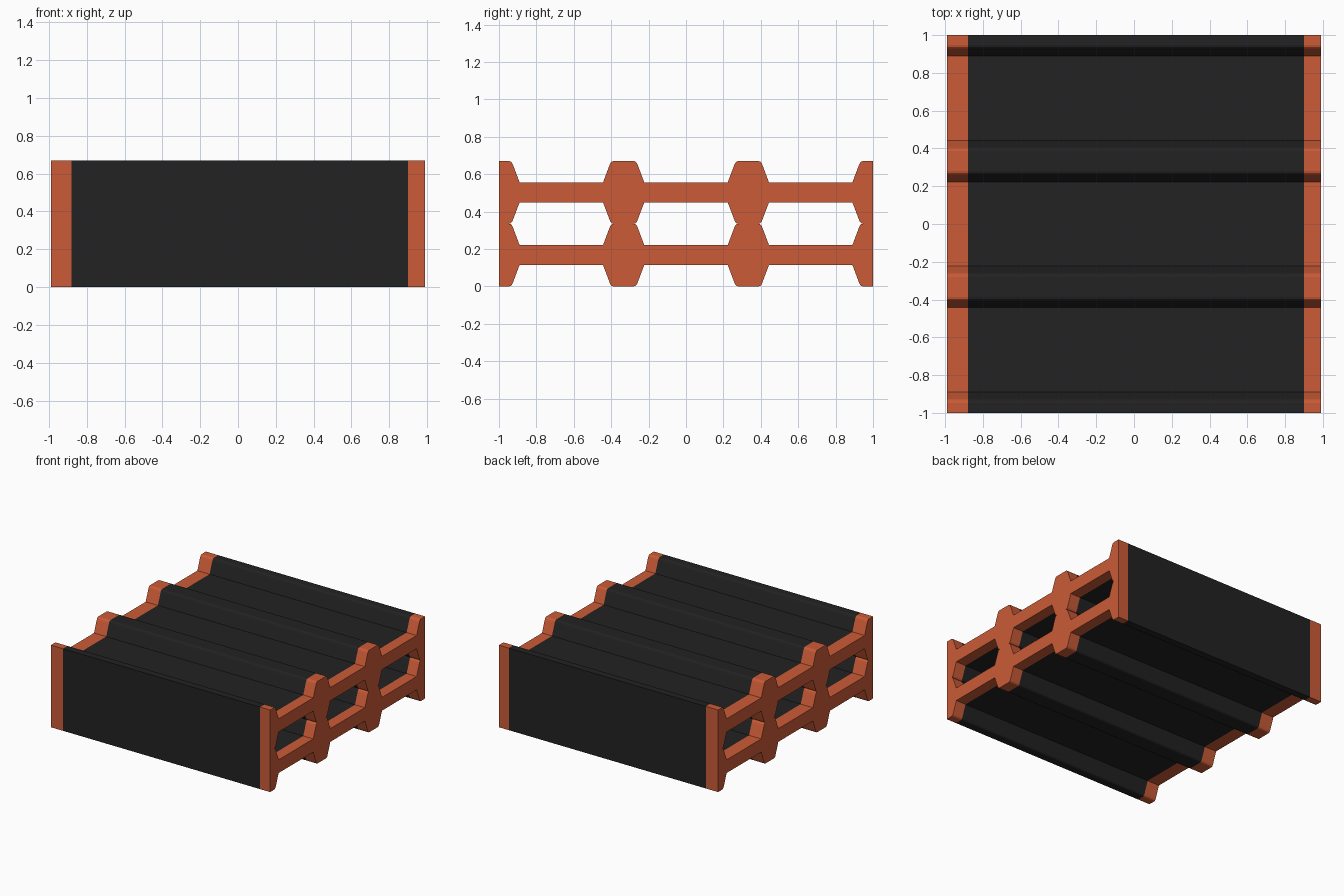
import bpy
import bmesh

cube = bpy.data.objects.get("Cube")
if cube:
    bpy.data.objects.remove(cube)


def make_material(name, colour):
    mat = bpy.data.materials.new(name)
    mat.use_nodes = True
    mat.diffuse_color = (*colour, 1)
    mat.node_tree.nodes["Principled BSDF"].inputs["Base Color"].default_value = (*colour, 1)
    return mat


orange = make_material("burnt orange", (0.6, 0.105, 0.038))
black = make_material("soft black", (0.016, 0.016, 0.016))

LAYER_H = 0.335
RIB_SPACING = 2 / 3
STATIONS = [-0.99, -0.88, 0.90, 0.99]  # end band, middle, end band

# Half of one rib: (distance from rib centre, height above web centre)
RIB_SIDE = [(0.11, 0.054), (0.075, 0.147), (0.07, 0.158), (0.063, 0.165), (0.053, LAYER_H / 2)]


def top_edge():
    """Upper edge of a ribbed panel, from -y to +y, with half ribs at both ends."""
    points = [(-1, LAYER_H / 2)]
    for i in range(4):
        centre = -1 + i * RIB_SPACING
        if i > 0:
            points += [(centre - d, h) for d, h in RIB_SIDE]
        if i < 3:
            points += [(centre + d, h) for d, h in reversed(RIB_SIDE)]
    return points + [(1, LAYER_H / 2)]


def ribbed_panel(name, z):
    """Extrude the mirrored profile along x; colour the end bands by position."""
    edge = top_edge()
    profile = edge + [(y, -h) for y, h in reversed(edge)]
    bm = bmesh.new()
    rings = [[bm.verts.new((x, y, z + h)) for y, h in profile] for x in STATIONS]
    bm.faces.new(rings[0])
    bm.faces.new(rings[-1])
    n = len(profile)
    for k in range(len(rings) - 1):
        for i in range(n):
            j = (i + 1) % n
            face = bm.faces.new((rings[k][i], rings[k][j], rings[k + 1][j], rings[k + 1][i]))
            face.material_index = 1 if k == 1 else 0
    bmesh.ops.recalc_face_normals(bm, faces=bm.faces)
    mesh = bpy.data.meshes.new(name)
    bm.to_mesh(mesh)
    bm.free()
    mesh.materials.append(orange)
    mesh.materials.append(black)
    obj = bpy.data.objects.new(name, mesh)
    bpy.context.collection.objects.link(obj)


# Two identical panels stacked rib to rib
for i, name in enumerate(("lower_ribbed_panel", "upper_ribbed_panel")):
    ribbed_panel(name, LAYER_H * (i + 0.5))
